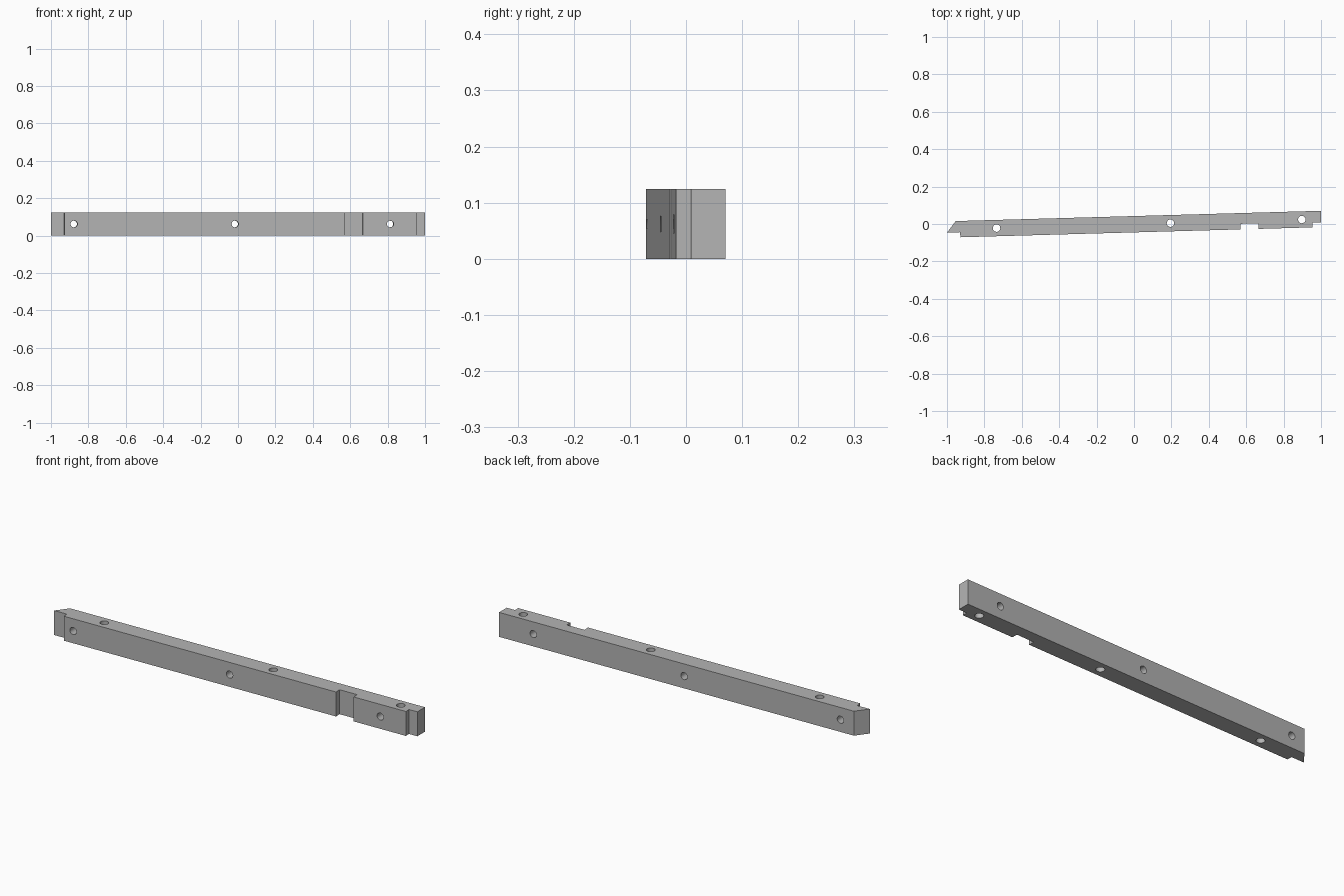
import bpy
import bmesh
import math

cube = bpy.data.objects.get("Cube")
if cube:
    bpy.data.objects.remove(cube, do_unlink=True)

HEIGHT = 0.124
SLOPE = 0.0281
TILT = math.atan(SLOPE)


def front_y(x):
    return -0.071 + SLOPE * (x + 0.93)


def back_y(x):
    return 0.0705 + SLOPE * (x - 1)


def finish(name, bm):
    bmesh.ops.recalc_face_normals(bm, faces=bm.faces)
    mesh = bpy.data.meshes.new(name)
    bm.to_mesh(mesh)
    bm.free()
    obj = bpy.data.objects.new(name, mesh)
    bpy.context.scene.collection.objects.link(obj)
    return obj


# Single grey finish
grey = bpy.data.materials.new("plain grey")
grey.use_nodes = True
colour = (0.46, 0.46, 0.46, 1)
grey.diffuse_color = colour
grey.node_tree.nodes["Principled BSDF"].inputs["Base Color"].default_value = colour

# Bar outline: mitred left end, stepped ends and a shallow front notch
outline = [
    (-1, -0.046), (-0.93, -0.044), (-0.928, front_y(-0.928)),
    (0.57, front_y(0.57)), (0.569, 0.001), (0.666, 0.004), (0.667, front_y(0.667)),
    (0.955, front_y(0.955)), (0.954, 0.008), (1, 0.009),
    (1, back_y(1)), (-0.953, back_y(-0.953)),
]
bm = bmesh.new()
base = bm.faces.new([bm.verts.new((x, y, 0)) for x, y in outline])
top = bmesh.ops.extrude_face_region(bm, geom=[base])["geom"]
bmesh.ops.translate(bm, vec=(0, 0, HEIGHT),
                    verts=[v for v in top if isinstance(v, bmesh.types.BMVert)])
bar = finish("notched_bar", bm)
bar.data.materials.append(grey)


# Drill holes through the bar
def drill(name, location, rotation, radius):
    bm = bmesh.new()
    bmesh.ops.create_cone(bm, cap_ends=True, segments=32,
                          radius1=radius, radius2=radius, depth=0.3)
    cutter = finish(name, bm)
    cutter.location = location
    cutter.rotation_euler = rotation
    cutter.data.materials.append(grey)
    cutter.hide_render = True
    cutter.hide_set(True)
    cut = bar.modifiers.new(name, 'BOOLEAN')
    cut.operation = 'DIFFERENCE'
    cut.solver = 'EXACT'
    cut.object = cutter
    return cutter


cutters = []
for i, x in enumerate((-0.735, 0.195, 0.897)):
    y = (front_y(x) + back_y(x)) / 2
    cutters.append(drill(f"vertical_drill_{i}", (x, y, HEIGHT / 2), (0, 0, 0), 0.02))
for i, x in enumerate((-0.878, -0.017, 0.813)):
    y = (front_y(x) + back_y(x)) / 2
    cutters.append(drill(f"cross_drill_{i}", (x, y, HEIGHT / 2),
                         (math.pi / 2, 0, TILT), 0.018))

# Bake the holes and remove the cutters
bpy.context.view_layer.update()
graph = bpy.context.evaluated_depsgraph_get()
drilled = bpy.data.meshes.new_from_object(bar.evaluated_get(graph))
bar.modifiers.clear()
bar.data = drilled
for cutter in cutters:
    bpy.data.objects.remove(cutter, do_unlink=True)

# Smooth hole walls with sharp outer edges
bpy.ops.object.select_all(action='DESELECT')
bar.select_set(True)
bpy.context.view_layer.objects.active = bar
bpy.ops.object.shade_smooth_by_angle(angle=math.radians(30))
